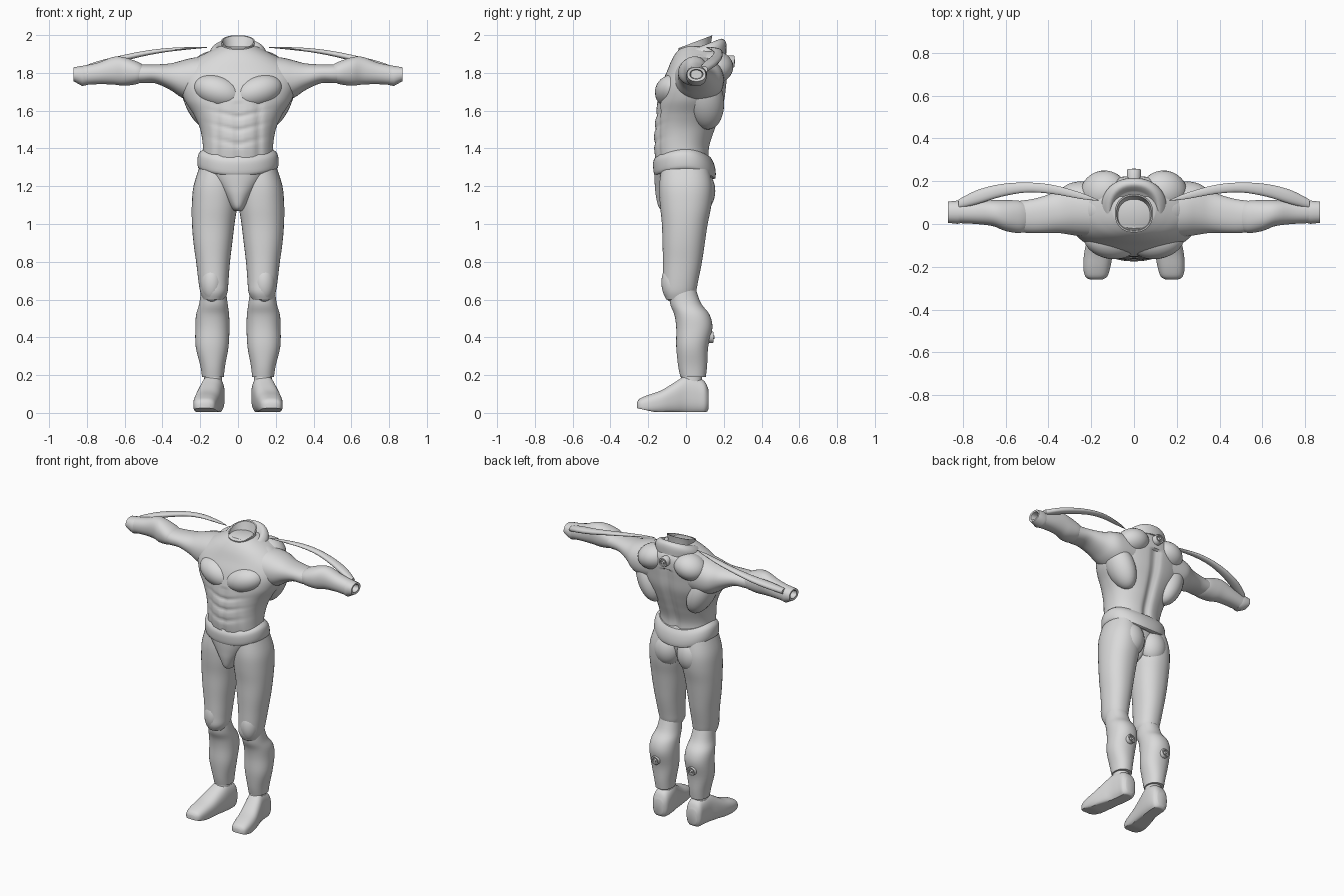
import bpy, bmesh, math
from mathutils import Matrix, Vector

grey = bpy.data.materials.new("light_grey")
grey.diffuse_color = (0.7, 0.7, 0.7, 1)

AXES = {'x': lambda p, u, v: Vector((p, u, v)),
        'y': lambda p, u, v: Vector((u, p, v)),
        'z': lambda p, u, v: Vector((u, v, p))}


def finish(name, bm, mirror=False, angle=40):
    bmesh.ops.recalc_face_normals(bm, faces=bm.faces)
    me = bpy.data.meshes.new(name)
    for f in bm.faces:
        f.smooth = True
    bm.to_mesh(me)
    bm.free()
    me.set_sharp_from_angle(angle=math.radians(angle))
    me.materials.append(grey)
    ob = bpy.data.objects.new(name, me)
    bpy.context.collection.objects.link(ob)
    if mirror:
        ob.modifiers.new("mirror", 'MIRROR')
    return ob


def spline(rings, steps):
    """Catmull-Rom between neighbouring rings."""
    out = []
    for i in range(len(rings) - 1):
        a, b, c, d = (rings[max(0, min(len(rings) - 1, i + k))] for k in (-1, 0, 1, 2))
        for s in range(steps):
            t = s / steps
            out.append([0.5 * (2 * q + (r - p) * t + (2 * p - 5 * q + 4 * r - w) * t * t
                               + (3 * q - p - 3 * r + w) * t ** 3)
                        for p, q, r, w in zip(a, b, c, d)])
    return out + [list(rings[-1])]


def loft(name, axis, rings, mirror=False, steps=4, n=36, power=2.2, deform=None):
    """Skin rings given as (position, u_min, u_max, v_min, v_max)."""
    bm, rows = bmesh.new(), []
    for p, u0, u1, v0, v1 in spline(rings, steps):
        row = []
        for k in range(n):
            a = 2 * math.pi * (k + 0.5) / n
            c, s = math.cos(a), math.sin(a)
            c = math.copysign(abs(c) ** (2 / power), c)
            s = math.copysign(abs(s) ** (2 / power), s)
            co = AXES[axis](p, (u0 + u1) / 2 + c * (u1 - u0) / 2, (v0 + v1) / 2 + s * (v1 - v0) / 2)
            row.append(bm.verts.new(deform(co) if deform else co))
        rows.append(row)
    for r, q in zip(rows, rows[1:]):
        for k in range(n):
            bm.faces.new((r[k], r[(k + 1) % n], q[(k + 1) % n], q[k]))
    bm.faces.new(rows[0])
    bm.faces.new(rows[-1])
    return finish(name, bm, mirror)


def blob(name, centre, radii, tilt=(0, 0, 0), mirror=True):
    bm = bmesh.new()
    bmesh.ops.create_uvsphere(bm, u_segments=28, v_segments=16, radius=1)
    rot = Matrix.Identity(4)
    for angle, ax in zip(tilt, 'XYZ'):
        rot = Matrix.Rotation(math.radians(angle), 4, ax) @ rot
    bm.transform(Matrix.Translation(centre) @ rot @ Matrix.Diagonal((*radii, 1)))
    return finish(name, bm, mirror)


def sym(z, w, y0, y1):
    return (z, -w, w, y0, y1)


def g(x, width):
    return math.exp(-(x / width) ** 2)


# Torso with belly, midline and spine grooves
def muscles(co):
    x, y, z = co
    if y < -0.02 and z < 1.64:
        rows = sum(g(z - h - 0.25 * abs(x), 0.012) for h in (1.42, 1.495, 1.565))
        co.y += 0.009 * g(x, 0.014) + 0.008 * rows * g(x, 0.11)
        co.y += 0.008 * g(abs(x) - 0.11, 0.018)
    elif y > 0.05 and z < 1.8:
        co.y -= 0.022 * g(x, 0.025)
    return co


loft("torso", 'z', [sym(1.30, .19, -.155, .13), sym(1.40, .185, -.17, .125), sym(1.50, .20, -.168, .155),
                    sym(1.58, .235, -.16, .182), sym(1.66, .285, -.15, .205), sym(1.74, .31, -.13, .215),
                    sym(1.81, .30, -.10, .222), sym(1.87, .23, -.075, .22), sym(1.91, .16, -.05, .20),
                    sym(1.94, .10, -.02, .17)], steps=8, n=96, deform=muscles)
blob("chest_muscle", (.105, -.072, 1.70), (.135, .092, .085), (-12, -18, 8))
blob("shoulder_blade", (.14, .15, 1.83), (.11, .10, .085), (0, 15, -8))
blob("back_muscle", (.20, .10, 1.66), (.085, .10, .17), (8, 22, 0))
blob("neck_muscle", (.13, .07, 1.87), (.14, .08, .045), (0, 17, 0))


# Collar and hollow neck, both leaning forward
def lean(co):
    co.z += 0.38 * (co.y - 0.05)
    return co


loft("collar", 'z', [sym(1.84, .15, -.085, .215), sym(1.885, .155, -.085, .215), sym(1.915, .14, -.07, .205),
                     sym(1.93, .115, -.055, .18), sym(1.91, .095, -.04, .15)], deform=lean)
loft("neck", 'z', [sym(1.86, .08, -.03, .13), sym(1.93, .083, -.033, .133), sym(1.965, .09, -.04, .14),
                   sym(1.965, .082, -.032, .132), sym(1.93, .072, -.022, .122), sym(1.88, .05, 0, .10)],
     steps=1, deform=lean)


# Belt dipping at the back, and pelvis narrowing to the groin
def dip(co):
    co.z -= 0.055 * max(0, co.y / .15) ** 2 + 0.03 * max(0, -co.y / .15) ** 2
    return co


loft("belt", 'z', [sym(1.285, .195, -.15, .135), sym(1.30, .212, -.168, .155), sym(1.34, .215, -.174, .157),
                   sym(1.375, .207, -.172, .147), sym(1.395, .185, -.155, .13)], steps=3, n=64, deform=dip)
loft("pelvis", 'z', [sym(1.07, .022, -.12, .03), sym(1.09, .04, -.145, .06), sym(1.15, .08, -.16, .10),
                     sym(1.20, .118, -.165, .11), sym(1.25, .16, -.168, .12), sym(1.30, .20, -.168, .13),
                     sym(1.35, .205, -.165, .13)], n=48)
blob("buttock", (.09, .07, 1.175), (.095, .085, .115))

# Thigh, knee and shin
loft("thigh", 'z', [(.60, .075, .185, -.105, .03), (.64, .055, .20, -.122, .052), (.70, .05, .21, -.122, .065),
                    (.80, .042, .222, -.122, .085), (.90, .03, .236, -.125, .10), (1.0, .018, .244, -.128, .115),
                    (1.10, .004, .245, -.138, .135), (1.20, .004, .236, -.142, .14), (1.30, .02, .205, -.13, .12)],
     True)
blob("knee_pad", (.138, -.068, .69), (.06, .062, .105))
loft("shin", 'z', [(.19, .075, .19, -.03, .105), (.25, .068, .20, -.042, .112), (.35, .05, .224, -.052, .118),
                   (.45, .045, .226, -.052, .14), (.52, .047, .222, -.062, .125), (.58, .055, .205, -.085, .08),
                   (.66, .065, .195, -.09, .05)], True)
loft("ankle", 'z', [(.10, .075, .185, -.04, .09), (.16, .085, .18, -.03, .085), (.24, .085, .18, -.02, .085)], True)

# Shoe pointing slightly outwards with a flat sole
def sole(co):
    co.z = max(co.z, .005 + .02 * max(0, -co.y - .17) / .09)
    return co


loft("shoe", 'y', [(-.26, .15, .205, .015, .055), (-.245, .125, .228, 0, .075), (-.20, .11, .237, -.01, .095),
                   (-.13, .097, .232, -.01, .12), (-.06, .085, .215, -.01, .162), (0, .075, .198, -.01, .197),
                   (.06, .07, .19, -.01, .188), (.10, .075, .185, -.005, .165), (.12, .095, .165, .02, .12)],
     True, power=2.6, deform=sole)

# Arms, with a gauntlet ending in an open cuff
loft("upper_arm", 'x', [(.15, -.07, .20, 1.64, 1.89), (.24, -.06, .20, 1.645, 1.88), (.30, -.05, .19, 1.67, 1.865),
                        (.36, -.042, .155, 1.71, 1.85), (.44, -.042, .125, 1.745, 1.845),
                        (.52, -.04, .11, 1.745, 1.845), (.64, -.015, .10, 1.75, 1.85)], True)
loft("gauntlet", 'x', [(.49, -.02, .09, 1.765, 1.835), (.53, -.042, .108, 1.742, 1.858),
                       (.60, -.033, .112, 1.732, 1.882), (.66, -.01, .112, 1.738, 1.885),
                       (.74, .0, .11, 1.74, 1.855), (.82, .004, .106, 1.735, 1.838)], True)
loft("cuff", 'x', [(.80, .006, .104, 1.735, 1.84), (.825, .0, .11, 1.73, 1.838), (.87, .005, .105, 1.755, 1.83),
                   (.868, .02, .09, 1.768, 1.818), (.82, .025, .085, 1.77, 1.815)], True, steps=1, n=20)

# Curved fins sweeping from the neck to the wrists
loft("arm_fin", 'x', [(.165, .108, .112, 1.933, 1.937), (.25, .117, .147, 1.925, 1.937),
                      (.38, .14, .183, 1.910, 1.931), (.50, .147, .194, 1.888, 1.916),
                      (.62, .127, .187, 1.858, 1.892), (.73, .093, .16, 1.828, 1.866),
                      (.82, .07, .115, 1.80, 1.835)], True, n=16)

# Round sockets on the upper back and calves
def socket(name, x, y, z, r, mirror):
    prof = [(-.05, r), (0, r), (.004, r * .9), (.004, r * .65), (-.006, r * .6), (-.006, r * .35), (.008, r * .3)]
    loft(name, 'y', [(y + d, x - q, x + q, z - q, z + q) for d, q in prof], mirror, steps=1, n=20, power=2)


socket("back_socket", 0, .252, 1.86, .033, False)
socket("calf_socket", .14, .142, .40, .03, True)
